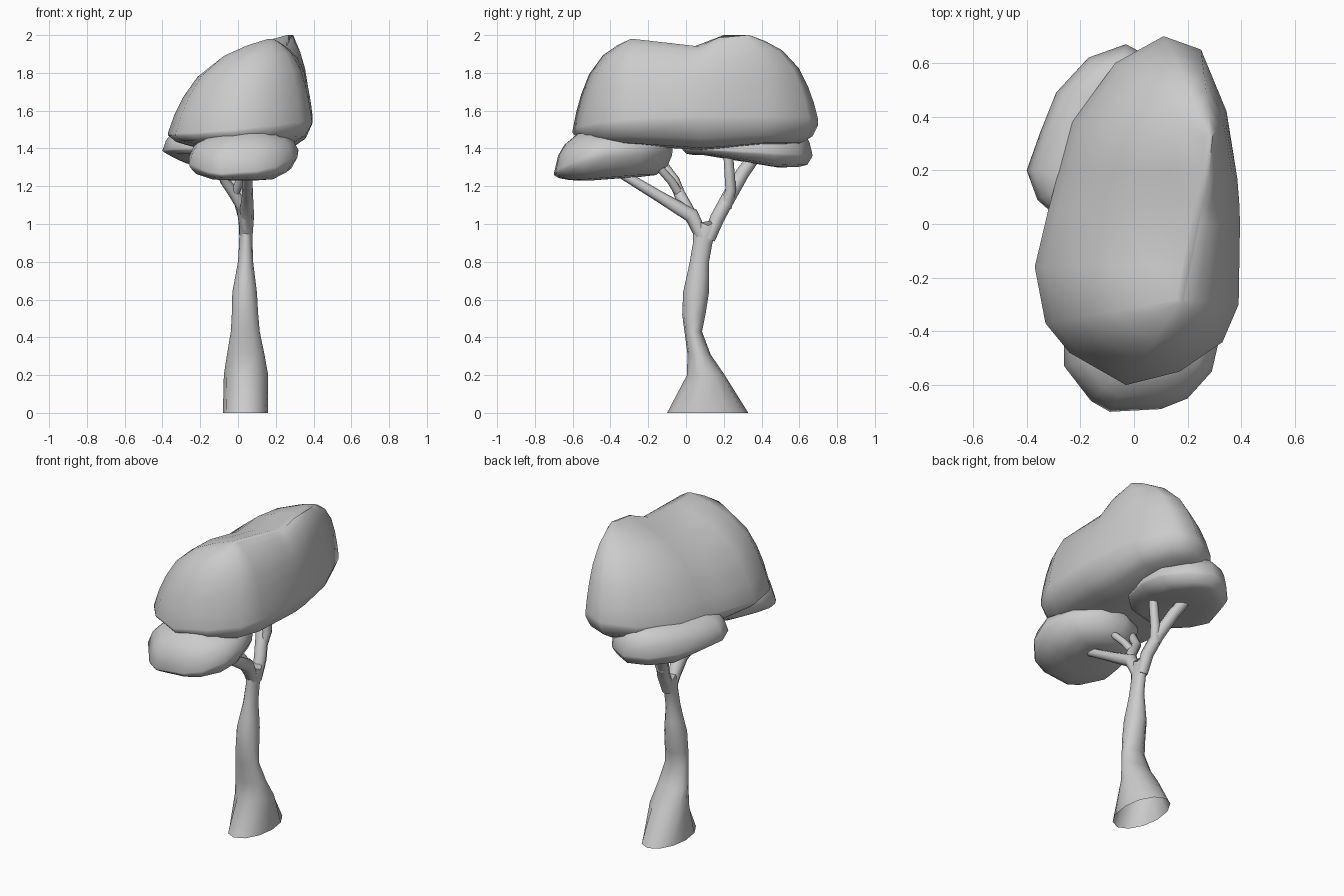
import bpy, bmesh, math
from mathutils import Vector

cube = bpy.data.objects.get("Cube")
if cube:
    bpy.data.objects.remove(cube)

grey = bpy.data.materials.new("plain_grey")
grey.use_nodes = True
grey.diffuse_color = (0.6, 0.6, 0.6, 1)
grey.node_tree.nodes["Principled BSDF"].inputs["Base Color"].default_value = (0.6, 0.6, 0.6, 1)


def loft(name, rings, angle=50, closed=True):
    """Skin a list of equal-length point rings, cap the ends and shade smooth."""
    bm = bmesh.new()
    loops = [[bm.verts.new(p) for p in ring] for ring in rings]
    n = len(loops[0])
    for a, b in zip(loops, loops[1:]):
        for i in range(n):
            j = (i + 1) % n
            bm.faces.new((a[i], a[j], b[j], b[i]))
    if closed:
        bm.faces.new(loops[0][::-1])
    bm.faces.new(loops[-1])
    bmesh.ops.recalc_face_normals(bm, faces=bm.faces)
    mesh = bpy.data.meshes.new(name)
    bm.to_mesh(mesh)
    bm.free()
    mesh.materials.append(grey)
    obj = bpy.data.objects.new(name, mesh)
    bpy.context.collection.objects.link(obj)
    bpy.ops.object.select_all(action='DESELECT')
    obj.select_set(True)
    bpy.context.view_layer.objects.active = obj
    bpy.ops.object.shade_smooth_by_angle(angle=math.radians(angle))


def along(line, y):
    """Point of a polyline at the given y, clamped to its ends."""
    pts = [Vector(p) for p in line]
    if y <= pts[0].y:
        return pts[0]
    for a, b in zip(pts, pts[1:]):
        if y <= b.y:
            return a.lerp(b, (y - a.y) / (b.y - a.y))
    return pts[-1]


def canopy(name, outline, rim, tilt, ridge, floor, steps, under):
    """Leaf cloud: a tilted rim outline drawn in to a floor line below and a ridge above."""
    rings = []
    for line, levels in ((floor, under), (ridge, steps)):
        for f, h in levels:
            ring = []
            for x, y in outline:
                edge, goal = Vector((x, y, along(rim, y).z + tilt * x)), along(line, y)
                p = edge.lerp(goal, f)
                p.z = edge.z + (goal.z - edge.z) * h
                ring.append(p)
            rings.append(ring)
    loft(name, rings)


def tube(name, path, sides=8):
    """Round branch through (x, y, z, radius) stations."""
    pts = [Vector(p[:3]) for p in path]
    rings = []
    for i, p in enumerate(pts):
        d = (pts[min(i + 1, len(pts) - 1)] - pts[max(i - 1, 0)]).normalized()
        u = Vector((1, 0, 0)).cross(d).normalized()
        v = d.cross(u)
        angles = [math.tau * k / sides for k in range(sides)]
        rings.append([p + (u * math.cos(a) + v * math.sin(a)) * path[i][3] for a in angles])
    loft(name, rings, 60)


# Trunk, open underneath: oval sections as (z, x min, x max, y min, y max)
sections = [(0, -.08, .16, -.10, .33), (.2, -.075, .16, .005, .205), (.31, -.058, .14, .008, .13),
            (.43, -.038, .115, -.008, .085), (.52, -.033, .107, -.02, .103), (.64, -.03, .1, -.015, .122),
            (.72, -.015, .09, .003, .123), (.8, .0, .08, .02, .122), (.9, .006, .077, .037, .14),
            (.98, .008, .077, .037, .178), (1.02, .012, .073, .04, .195)]
trunk = []
for z, x0, x1, y0, y1 in sections:
    trunk.append([((x0 + x1) / 2 + (x1 - x0) / 2 * math.cos(a),
                   (y0 + y1) / 2 + (y1 - y0) / 2 * math.sin(a), z)
                  for a in (math.tau * k / 12 for k in range(12))])
# Pinch the last section into a saddle between the two limbs
trunk[-1] = [(x, y, z - .03 + .5 * abs(y - .115)) for x, y, z in trunk[-1]]
loft("trunk", trunk, 60, closed=False)

# Limbs and twigs
tube("front_limb", [(.042, .09, .92, .034), (.045, .03, 1.045, .04), (.05, -.14, 1.145, .03), (.05, -.38, 1.29, .024)])
tube("front_twig", [(.042, .06, .98, .034), (.025, .0, 1.09, .034), (-.02, -.035, 1.16, .03),
                    (-.07, -.06, 1.23, .027), (-.1, -.14, 1.34, .024)])
tube("front_short_twig", [(-.02, -.03, 1.15, .024), (.01, -.08, 1.23, .022), (.05, -.17, 1.33, .02)])
tube("back_limb", [(.042, .12, .92, .034), (.04, .165, 1.03, .038), (.01, .225, 1.14, .038),
                   (-.045, .3, 1.27, .036), (-.1, .38, 1.38, .032)])
tube("back_twig", [(.02, .21, 1.09, .032), (.04, .237, 1.18, .028), (.045, .22, 1.42, .025)])

# Large crown, its ridge leaning to one side
canopy("main_canopy",
       [(-.03, -.6), (.17, -.55), (.33, -.44), (.39, -.3), (.395, 0), (.393, .07), (.385, .17), (.345, .42),
        (.25, .65), (.11, .7), (-.07, .6), (-.23, .38), (-.28, .2), (-.32, .05), (-.37, -.16), (-.33, -.37),
        (-.24, -.48)],
       [(0, -.6, 1.5), (0, 0, 1.53), (0, .7, 1.54)], .1,
       [(.18, -.28, 1.98), (.25, .07, 1.94), (.28, .2, 2.0), (.29, .32, 2.0)],
       [(.04, -.3, 1.42), (.04, .1, 1.39), (.06, .4, 1.42)],
       [(.0, .0), (.06, .2), (.14, .39), (.27, .61), (.5, .82), (.74, .93), (.96, 1)],
       [(.8, 1), (.3, .94), (.1, .66), (.0, .2)])

# Lower front crown, tilted down toward the front
canopy("front_canopy",
       [(-.09, -.7), (.1, -.69), (.2, -.65), (.29, -.55), (.32, -.42), (.27, -.24), (.15, -.11), (0, -.07),
        (-.13, -.12), (-.22, -.25), (-.26, -.4), (-.26, -.53), (-.16, -.66)],
       [(0, -.7, 1.27), (0, -.45, 1.37), (0, -.07, 1.4)], .06,
       [(.06, -.44, 1.5), (.04, -.25, 1.47)],
       [(.04, -.5, 1.23), (.04, -.28, 1.25)],
       [(.0, .0), (.09, .42), (.22, .66), (.48, .9), (.75, 1)],
       [(.8, 1), (.42, .94), (.13, .62), (.02, .25)])

# Lower back crown
canopy("back_canopy",
       [(-.03, .67), (-.17, .62), (-.29, .49), (-.35, .34), (-.4, .2), (-.36, .09), (-.27, .01), (-.12, -.02),
        (.04, .02), (.15, .13), (.2, .3), (.19, .46), (.1, .6)],
       [(0, 0, 1.4), (0, .67, 1.365)], 0,
       [(-.12, .2, 1.52), (-.1, .45, 1.52)],
       [(-.1, .12, 1.365), (-.08, .48, 1.3)],
       [(.0, .0), (.07, .42), (.18, .72), (.45, .95), (.8, 1)],
       [(.8, 1), (.4, .97), (.15, .8), (.02, .2)])
